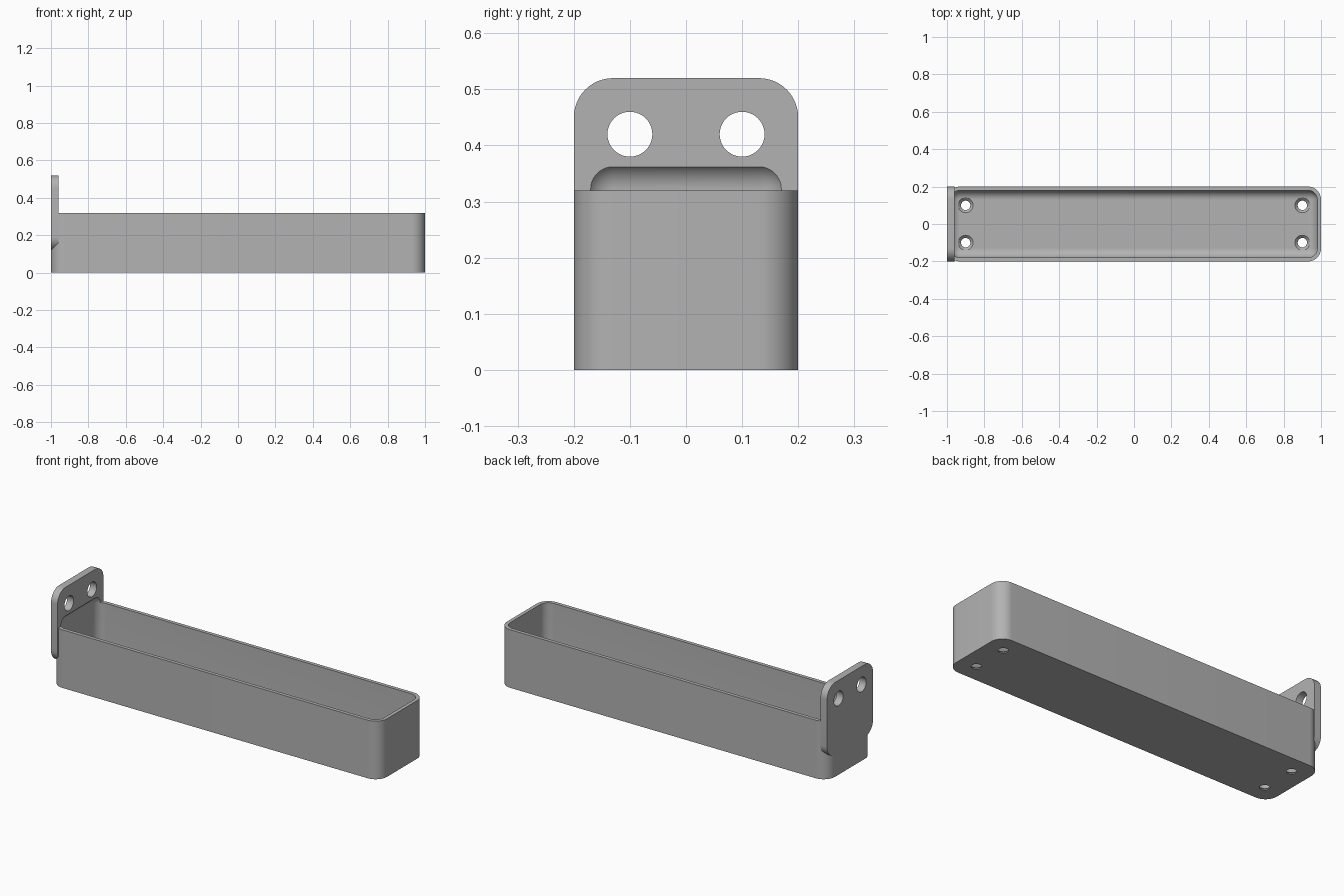
import bpy, bmesh, math
from mathutils import Matrix, Vector

# Remove the default cube
if "Cube" in bpy.data.objects:
    bpy.data.objects.remove(bpy.data.objects["Cube"], do_unlink=True)

WALL = 0.02
OUTER_R = 0.07
INNER_R = OUTER_R - WALL

grey = bpy.data.materials.new("plain_grey")
grey.use_nodes = True
grey.diffuse_color = (0.45, 0.45, 0.45, 1)
grey.node_tree.nodes["Principled BSDF"].inputs["Base Color"].default_value = grey.diffuse_color


def finish(name, bm):
    mesh = bpy.data.meshes.new(name)
    bm.to_mesh(mesh)
    bm.free()
    mesh.materials.append(grey)
    obj = bpy.data.objects.new(name, mesh)
    bpy.context.collection.objects.link(obj)
    return obj


def rounded_box(name, low, high, radius, axis=None):
    """Box with edges along one axis rounded, or all edges if no axis."""
    low, high = Vector(low), Vector(high)
    bm = bmesh.new()
    bmesh.ops.create_cube(bm, size=1)
    bmesh.ops.scale(bm, vec=high - low, verts=bm.verts)
    bmesh.ops.translate(bm, vec=(low + high) / 2, verts=bm.verts)
    edges = [e for e in bm.edges if axis is None
             or abs(e.verts[0].co[axis] - e.verts[1].co[axis]) > 0.01]
    bmesh.ops.bevel(bm, geom=edges, offset=radius, offset_type='OFFSET',
                    segments=12, profile=0.5, affect='EDGES')
    return finish(name, bm)


def cone(name, centre, r_low, r_high, depth, turn=None):
    bm = bmesh.new()
    bmesh.ops.create_cone(bm, cap_ends=True, segments=40, radius1=r_low,
                          radius2=r_high, depth=depth,
                          matrix=Matrix.Translation(centre) @ (turn or Matrix()))
    return finish(name, bm)


def combine(target, tool, operation):
    """Apply a boolean and discard the tool."""
    tool.hide_render = True
    mod = target.modifiers.new(operation, 'BOOLEAN')
    mod.operation = operation
    mod.solver = 'EXACT'
    mod.object = tool
    bpy.context.view_layer.objects.active = target
    bpy.ops.object.modifier_apply(modifier=mod.name)
    bpy.data.objects.remove(tool, do_unlink=True)


# Outer shell and the square mounting plate on its end
tray = rounded_box("tray_with_mounting_plate", (-1, -0.2, 0), (1, 0.2, 0.32), OUTER_R, axis=2)
plate = rounded_box("mounting_plate", (-1, -0.2, 0.12), (-0.96, 0.2, 0.52), OUTER_R, axis=0)
combine(tray, plate, 'UNION')

# Cavity, rounded all over, which also scoops into the plate
cavity = rounded_box("cavity", (-1 + WALL, -0.2 + WALL, WALL),
                     (1 - WALL, 0.2 - WALL, 0.372), INNER_R)
combine(tray, cavity, 'DIFFERENCE')

# Screw holes in the plate and countersunk drain holes in the floor
sideways = Matrix.Rotation(math.pi / 2, 4, 'Y')
for y in (-0.1, 0.1):
    combine(tray, cone("screw_hole", (-0.98, y, 0.42), 0.04, 0.04, 0.1, sideways), 'DIFFERENCE')
    for x in (-0.9, 0.9):
        combine(tray, cone("drain_hole", (x, y, 0), 0.025, 0.025, 0.1), 'DIFFERENCE')
        combine(tray, cone("countersink", (x, y, 0.015), 0.025, 0.045, 0.02), 'DIFFERENCE')

# Smooth the rounded corners, keep the real edges sharp
bpy.ops.object.select_all(action='DESELECT')
tray.select_set(True)
bpy.context.view_layer.objects.active = tray
bpy.ops.object.shade_smooth_by_angle(angle=math.radians(30))
